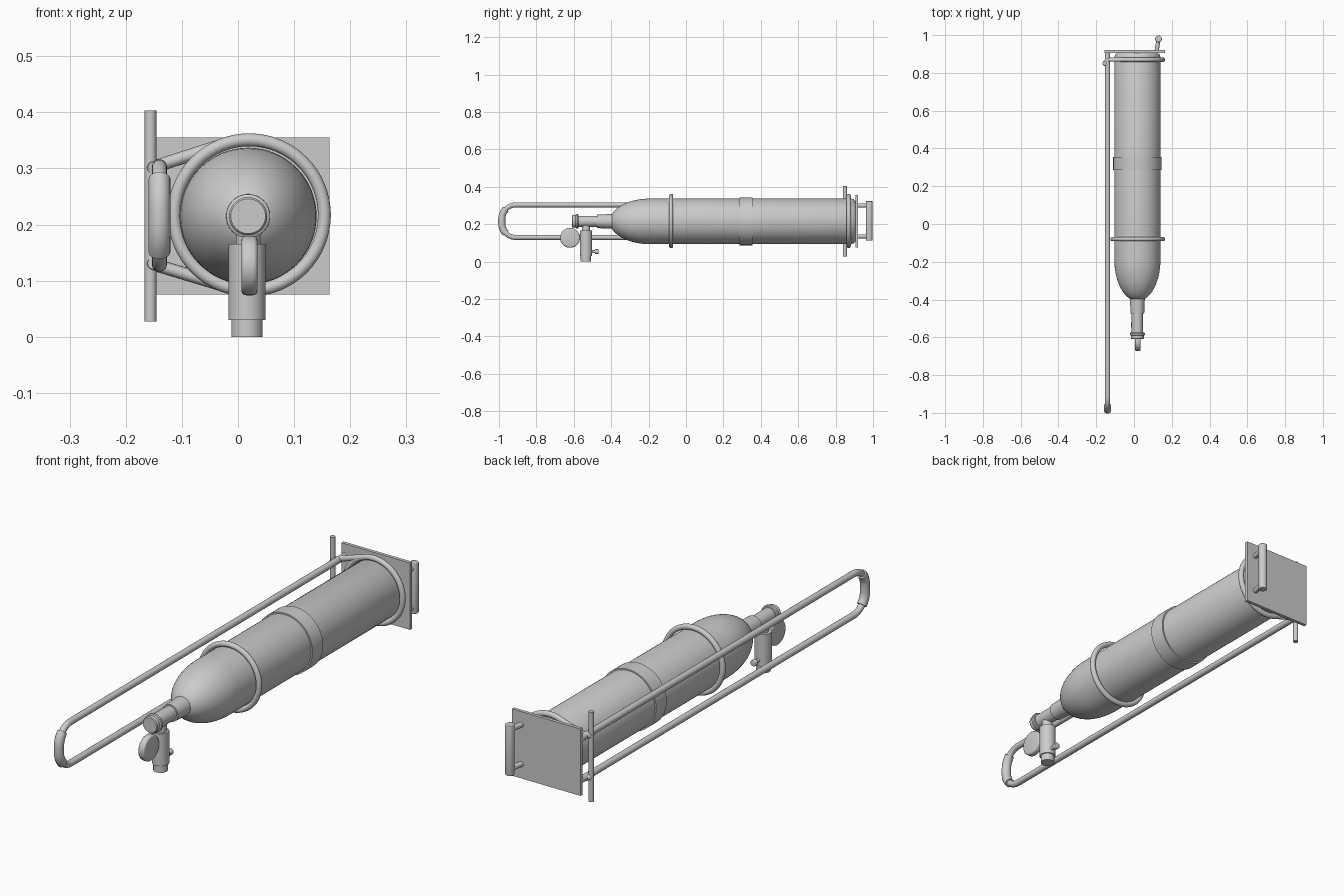
import bpy, math
from math import sin, cos, pi
from mathutils import Vector

if "Cube" in bpy.data.objects:
    bpy.data.objects.remove(bpy.data.objects["Cube"])

CX, CZ = 0.018, 0.215      # axis of the main tank
RAIL_X = -0.14


def smooth(ob, name):
    ob.name = name
    bpy.ops.object.select_all(action='DESELECT')
    ob.select_set(True)
    bpy.context.view_layer.objects.active = ob
    bpy.ops.object.shade_smooth_by_angle(angle=math.radians(35))
    return ob


def rod(name, a, b, r, bevel=0.0, verts=32):
    a, b = Vector(a), Vector(b)
    d = b - a
    bpy.ops.mesh.primitive_cylinder_add(vertices=verts, radius=r, depth=d.length, location=(a + b) / 2)
    ob = bpy.context.object
    ob.rotation_euler = d.to_track_quat('Z', 'Y').to_euler()
    if bevel:
        m = ob.modifiers.new("bevel", 'BEVEL')
        m.width, m.segments, m.limit_method = bevel, 3, 'ANGLE'
        bpy.ops.object.modifier_apply(modifier=m.name)
    return smooth(ob, name)


def tube(name, pts, r):
    cu = bpy.data.curves.new(name, 'CURVE')
    cu.dimensions = '3D'
    cu.bevel_depth, cu.bevel_resolution, cu.use_fill_caps = r, 5, True
    sp = cu.splines.new('POLY')
    sp.points.add(len(pts) - 1)
    for p, co in zip(sp.points, pts):
        p.co = (*co, 1)
    ob = bpy.data.objects.new(name, cu)
    bpy.context.collection.objects.link(ob)
    bpy.ops.object.select_all(action='DESELECT')
    ob.select_set(True)
    bpy.context.view_layer.objects.active = ob
    bpy.ops.object.convert(target='MESH')
    return smooth(bpy.context.object, name)


def lathe(name, prof, n=64):
    # revolve (y, radius) pairs around the tank axis
    verts, faces = [], []
    for y, r in prof:
        verts += [(CX + r * cos(2 * pi * k / n), y, CZ + r * sin(2 * pi * k / n)) for k in range(n)]
    for i in range(len(prof) - 1):
        for k in range(n):
            j = (k + 1) % n
            faces.append((i * n + k, (i + 1) * n + k, (i + 1) * n + j, i * n + j))
    faces.append(tuple(range(n)))
    faces.append(tuple(reversed(range((len(prof) - 1) * n, len(prof) * n))))
    me = bpy.data.meshes.new(name)
    me.from_pydata(verts, [], faces)
    me.update()
    ob = bpy.data.objects.new(name, me)
    bpy.context.collection.objects.link(ob)
    return smooth(ob, name)


# Tank with elliptical dome and slightly rounded base
dome = [(-0.19 - 0.218 * sin(t), 0.122 * cos(t)) for t in [1.3 * (1 - i / 14) for i in range(15)]]
lathe("tank", dome + [(0.885, 0.122), (0.898, 0.117), (0.905, 0.108)])
lathe("tank_band", [(0.285, 0.12), (0.285, 0.128), (0.355, 0.128), (0.355, 0.12)])

# Neck, stepped down to the end cap
lathe("neck", [(-0.38, 0.04), (-0.475, 0.036), (-0.475, 0.030), (-0.575, 0.030), (-0.575, 0.036),
               (-0.579, 0.039), (-0.588, 0.039), (-0.591, 0.034), (-0.606, 0.034), (-0.61, 0.031)], 40)

# Valve hanging below the neck
VY = -0.535
rod("valve_stem", (CX, VY, 0.155), (CX, VY, 0.21), 0.022)
rod("valve_body", (CX - 0.002, VY, 0.03), (CX - 0.002, VY, 0.165), 0.033)
rod("valve_outlet", (CX - 0.002, VY, 0.0), (CX - 0.002, VY, 0.032), 0.028)
rod("valve_pin", (CX, VY + 0.02, 0.053), (CX, -0.485, 0.053), 0.008, verts=16)
rod("valve_knob", (CX, -0.487, 0.053), (CX, -0.468, 0.053), 0.013, 0.003, 20)

# Pressure gauge in front of the valve
rod("gauge", (0.006, -0.62, 0.127), (0.035, -0.62, 0.127), 0.053, 0.008, 48)
rod("gauge_stem", (CX, -0.58, 0.127), (CX, VY, 0.127), 0.012, verts=20)

# Long U-shaped rail with rounded front end
ZT, ZB, YF, C = 0.303, 0.129, -0.985, 0.075
top_arc = [(RAIL_X, YF + C - C * sin(a), ZT - C + C * cos(a)) for a in [i * pi / 20 for i in range(11)]]
bot_arc = [(x, y, ZT + ZB - z) for x, y, z in reversed(top_arc)]
arc = top_arc + bot_arc
tube("side_rail", [(RAIL_X, 0.915, ZT)] + arc + [(RAIL_X, 0.915, ZB)], 0.0135)
tube("rail_grip", arc[5:-5], 0.0195)

# Front hoop around the tank
bpy.ops.mesh.primitive_torus_add(major_radius=0.134, minor_radius=0.0115, major_segments=64, minor_segments=14,
                                 location=(0.02, -0.08, 0.217), rotation=(pi / 2, 0, 0))
smooth(bpy.context.object, "front_hoop")

# Rear hoop opening out to both rail ends
bend = [(-0.15, 0.838, ZT - 0.002), (-0.153, 0.855, ZT), (-0.14, 0.87, ZT + 0.003)]
loop = [(0.02 + 0.134 * cos(a), 0.87, 0.217 + 0.134 * sin(a))
        for a in [math.radians(112 - 224 * i / 40) for i in range(41)]]
tube("rear_hoop", bend + loop + [(x, y, ZT + ZB - z) for x, y, z in reversed(bend)], 0.0115)
bpy.ops.mesh.primitive_torus_add(major_radius=0.134, minor_radius=0.0113, major_segments=64, minor_segments=14,
                                 location=(0.02, 0.87, 0.217), rotation=(pi / 2, 0, 0))
smooth(bpy.context.object, "rear_hoop_ring")

# Vertical crossbar outside the rails
rod("crossbar", (-0.156, 0.85, 0.027), (-0.156, 0.85, 0.403), 0.0105, verts=20)

# Square end plate
bpy.ops.mesh.primitive_cube_add(size=1, location=(0.004, 0.913, 0.215))
plate = bpy.context.object
plate.name = "end_plate"
plate.scale = (0.318, 0.014, 0.28)

# Pull handle on the plate
rod("pull_handle", (0.13, 0.98, 0.112), (0.13, 0.98, 0.323), 0.018, 0.003)
for i, z in enumerate((0.135, 0.3)):
    rod(f"handle_post_{i + 1}", (0.119, 0.91, z), (0.13, 0.98, z), 0.011, verts=20)
